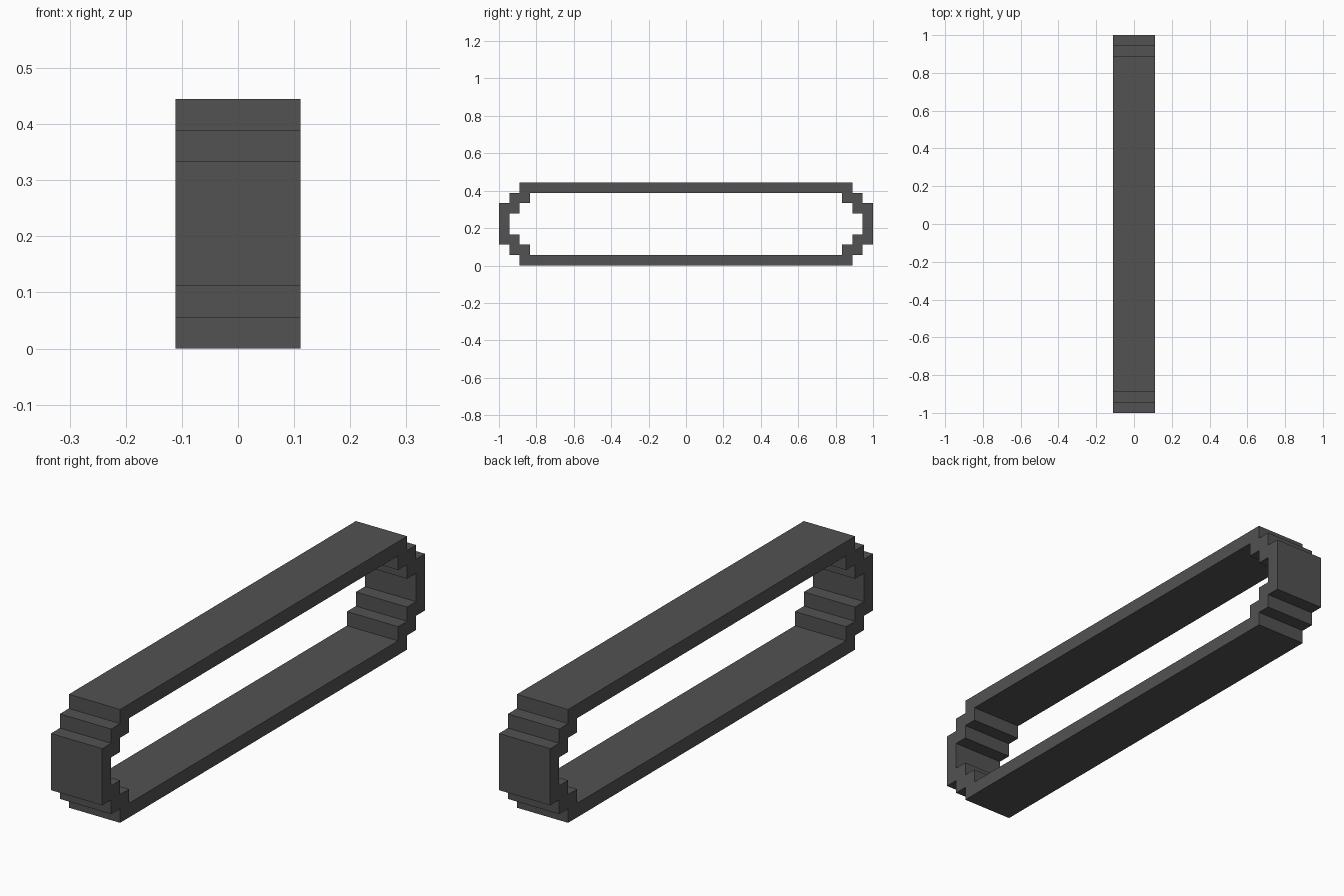
import bpy
import bmesh

cube = bpy.data.objects.get("Cube")
if cube:
    bpy.data.objects.remove(cube, do_unlink=True)

U = 1 / 18          # one step of the stair-cornered profile
HALF_WIDTH = 2 * U
CENTRE_Z = 4 * U

# Dark grey material
grey = bpy.data.materials.new("dark grey")
grey.use_nodes = True
colour = (0.085, 0.085, 0.085, 1)
grey.diffuse_color = colour
grey.node_tree.nodes["Principled BSDF"].inputs["Base Color"].default_value = colour


def full_loop(quarter):
    """Mirror a quarter profile (y, z) into a closed counter-clockwise loop."""
    half = quarter + [(-y, z) for y, z in reversed(quarter)]
    return half + [(-y, -z) for y, z in half]


# Stepped corner, from the end wall up to the top; the wall is one step thick
corner = [(18, 2), (17, 2), (17, 3), (16, 3), (16, 4)]
outer = full_loop(corner)
inner = full_loop([(y - 1, z - 1) for y, z in corner])

# Closed band: outer wall, inner wall and the two flat rims
bm = bmesh.new()


def add_ring(loop, x):
    return [bm.verts.new((x, y * U, z * U + CENTRE_Z)) for y, z in loop]


rings = [add_ring(outer, -HALF_WIDTH), add_ring(outer, HALF_WIDTH),
         add_ring(inner, HALF_WIDTH), add_ring(inner, -HALF_WIDTH)]
count = len(outer)
for a, b in zip(rings, rings[1:] + rings[:1]):
    for i in range(count):
        j = (i + 1) % count
        bm.faces.new((a[i], a[j], b[j], b[i]))
bmesh.ops.recalc_face_normals(bm, faces=bm.faces)

mesh = bpy.data.meshes.new("stepped_band")
bm.to_mesh(mesh)
bm.free()
mesh.materials.append(grey)
band = bpy.data.objects.new("stepped_band", mesh)
bpy.context.collection.objects.link(band)
